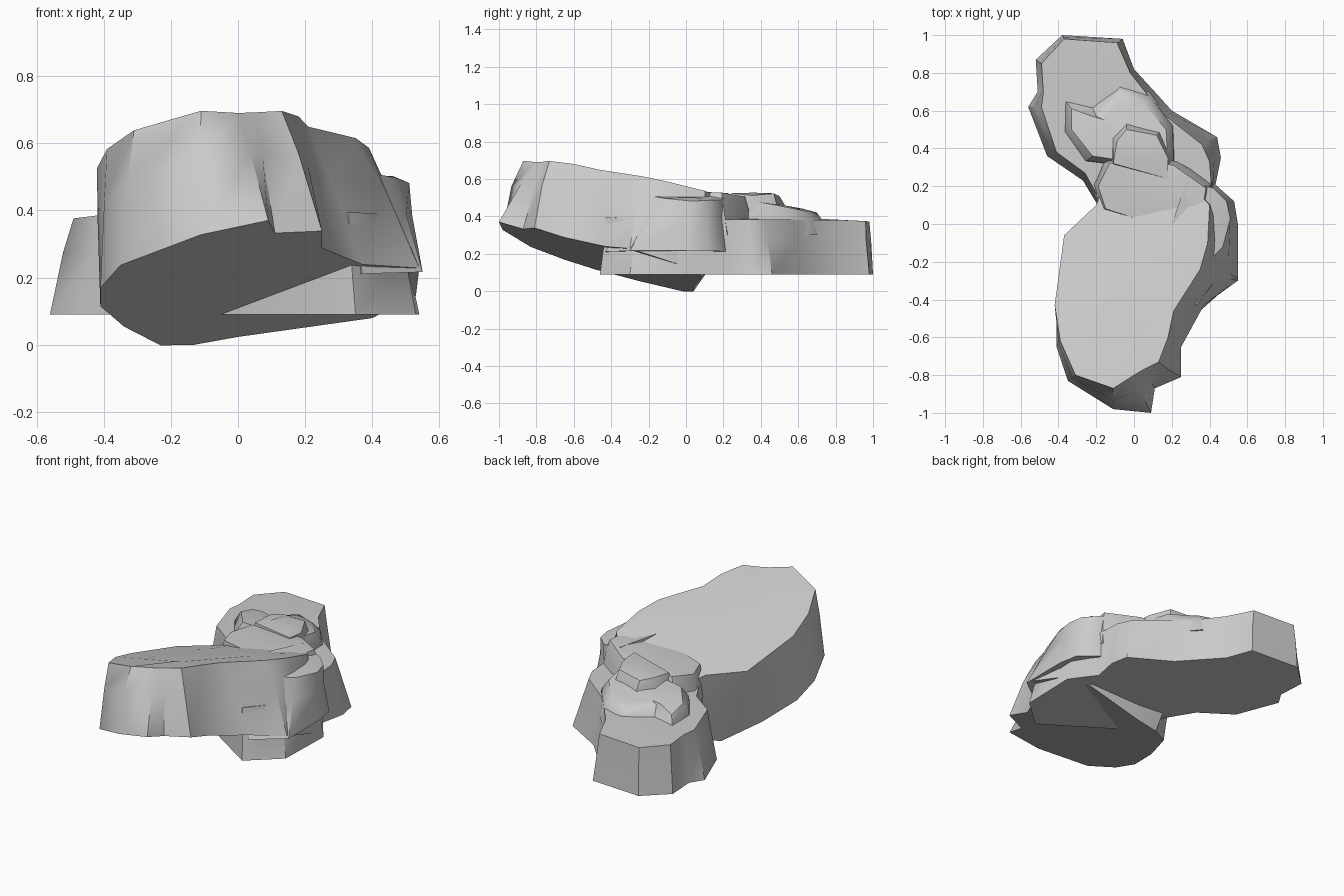
import bpy
import bmesh
import random
from mathutils import Vector

random.seed(4)

# Remove the default cube
cube = bpy.data.objects.get("Cube")
if cube:
    bpy.data.objects.remove(cube, do_unlink=True)

# Single stone colour
stone = bpy.data.materials.new("grey stone")
stone.use_nodes = True
grey = (0.6, 0.6, 0.6, 1)
stone.diffuse_color = grey
stone.node_tree.nodes["Principled BSDF"].inputs["Base Color"].default_value = grey


def plane(height, slope_x, slope_y):
    """Height function of a tilted flat face."""
    return lambda x, y: height + slope_x * x + slope_y * y


def outline(flat):
    """Pair up coordinates given in hundredths of a unit."""
    return [Vector((x / 100, y / 100)) for x, y in zip(flat[::2], flat[1::2])]


def slab(name, low, high, under, over, bulge=0.02, rough=0.012):
    """Loft a rock slab from its lower outline to its upper outline."""
    low, high = outline(low), outline(high)
    count = len(low)
    centre = sum(high, Vector((0, 0))) / count
    bm = bmesh.new()

    def ring(points, height):
        return [bm.verts.new((p.x, p.y, height(p))) for p in points]

    # Weathered middle, slightly swollen and uneven
    middle = []
    for a, b in zip(low, high):
        p = a.lerp(b, 0.6)
        out = (p - centre).normalized()
        middle.append(p + out * (bulge + random.uniform(-rough, rough)))
    inner = [p.lerp(centre, 0.4) for p in high]

    rings = [
        ring(low, lambda p: under(p.x, p.y)),
        ring(middle, lambda p: under(p.x, p.y) * 0.38 + over(p.x, p.y) * 0.62),
        ring(high, lambda p: over(p.x, p.y) - random.uniform(0, rough)),
        ring(inner, lambda p: over(p.x, p.y) + random.uniform(-rough, rough) / 2),
    ]
    for a, b in zip(rings, rings[1:]):
        for i in range(count):
            j = (i + 1) % count
            bm.faces.new((a[i], a[j], b[j], b[i]))
    bm.faces.new(rings[0][::-1])
    bm.faces.new(rings[-1])
    bmesh.ops.recalc_face_normals(bm, faces=bm.faces)

    mesh = bpy.data.meshes.new(name)
    bm.to_mesh(mesh)
    bm.free()
    mesh.materials.append(stone)
    rock = bpy.data.objects.new(name, mesh)
    bpy.context.collection.objects.link(rock)
    bpy.ops.object.select_all(action="DESELECT")
    rock.select_set(True)
    bpy.context.view_layer.objects.active = rock
    bpy.ops.object.shade_smooth_by_angle(angle=0.7)
    return rock


# Large tilted slab, raised toward the front
slab("front_slab",
     [9, -100, 11, -87, 25, -81, 25, -65, 37, -43, 54, -30, 53, -5, 40, 9,
      0, 4, -13, 4, -23, -1, -34, -25, -41, -48, -41, -65, -35, -83, -11, -98],
     [0, -80, 5, -77, 13, -73, 18, -60, 21, -46, 35, -24, 39, -10, 40, 10,
      20, 31, -12, 32, -20, 10, -37, -6, -42, -43, -39, -62, -31, -80, -11, -87],
     plane(0.036, 0.18, -0.318), plane(0.5, 0.18, -0.25), bulge=0.01)

# Long low slab lying flat behind and beneath
slab("back_slab",
     [35, -46, 53, -30, 54, 5, 43, 20, 46, 35, 44, 46, 20, 60, 11, 70,
      0, 82, -6, 98, -38, 100, -52, 87, -51, 70, -56, 62, -46, 36, -27, 23,
      -18, 8, -5, -20],
     [33, -43, 47, -25, 48, 5, 41, 20, 40, 33, 36, 42, 17, 57, 9, 66,
      -2, 80, -9, 96, -37, 98, -49, 85, -48, 70, -49, 62, -41, 38, -26, 27,
      -17, 11, -5, -18],
     plane(0.09, 0, 0), plane(0.39, 0, -0.01), bulge=0, rough=0.008)

# Shoulder on the left flank
slab("left_shoulder",
     [37, -43, 55, -30, 55, 0, 53, 12, 43, 21, 28, 25, 20, 0],
     [34, -26, 47, -12, 51, 3, 49, 12, 42, 19, 28, 23, 20, 0],
     plane(0.2, 0.03, 0), plane(0.58, -0.18, -0.02), bulge=0)

# Stepped cap rocks on the back slab
slab("middle_cap",
     [40, 5, 42, 22, 22, 33, 0, 38, -16, 35, -23, 22, -18, 8, 10, 0],
     [36, 5, 38, 19, 21, 31, 0, 35, -13, 32, -19, 20, -15, 8, 10, 0],
     plane(0.3, 0, 0), plane(0.5, 0.08, 0), bulge=0.01)
slab("rear_cap",
     [22, 28, 21, 54, 8, 70, -6, 77, -22, 66, -37, 69, -38, 48, -27, 33],
     [18, 30, 17, 50, 5, 64, -8, 70, -20, 57, -33, 61, -33, 50, -22, 36],
     plane(0.3, 0, 0), plane(0.545, 0.03, -0.17), bulge=0.01)
slab("top_ledge",
     [21, 22, 21, 36, 15, 50, -3, 55, -12, 46, -14, 30],
     [18, 24, 18, 35, 12, 47, -4, 50, -9, 44, -11, 32],
     plane(0.38, 0, 0), plane(0.52, 0.02, 0), bulge=0)
